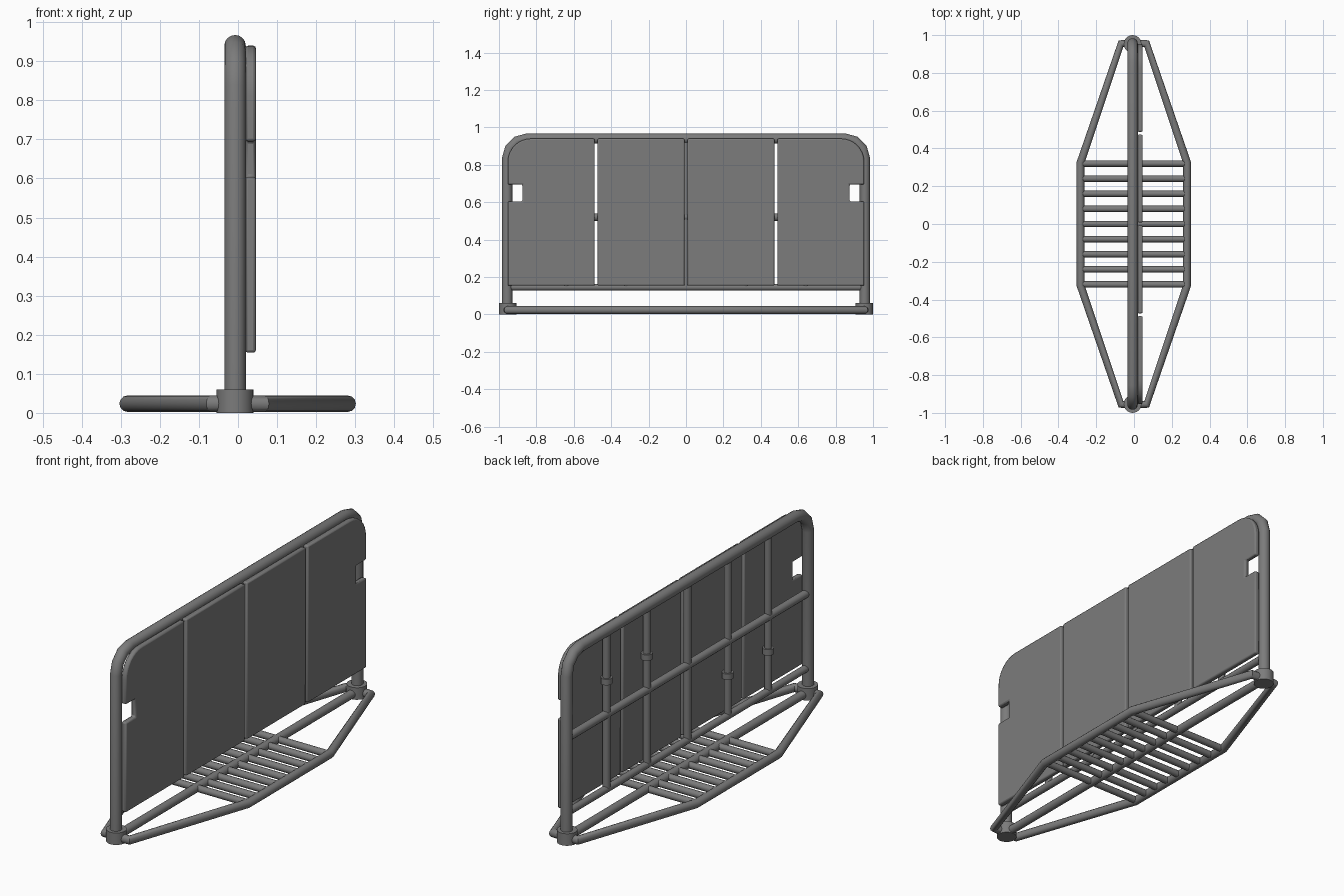
import bpy, bmesh, math

if "Cube" in bpy.data.objects:
    bpy.data.objects.remove(bpy.data.objects["Cube"])

steel = bpy.data.materials.new("dark_steel_grey")
steel.diffuse_color = (0.2, 0.2, 0.2, 1)
steel.use_nodes = True
steel.node_tree.nodes["Principled BSDF"].inputs["Base Color"].default_value = steel.diffuse_color
CX = -0.0075          # frame plane
PY = 0.956            # post position along y
R = 0.0275            # main tube radius


def finish(ob):
    ob.data.materials.clear()
    ob.data.materials.append(steel)
    bpy.ops.object.select_all(action='DESELECT')
    ob.select_set(True)
    bpy.context.view_layer.objects.active = ob
    bpy.ops.object.shade_smooth_by_angle(angle=math.radians(35))


def tube(name, pts, r, closed=False, res=4):
    cu = bpy.data.curves.new(name, 'CURVE')
    cu.dimensions = '3D'
    cu.bevel_depth = r
    cu.bevel_resolution = res
    cu.use_fill_caps = True
    sp = cu.splines.new('POLY')
    sp.points.add(len(pts) - 1)
    for p, co in zip(sp.points, pts):
        p.co = (*co, 1)
    sp.use_cyclic_u = closed
    tmp = bpy.data.objects.new(name + "_tmp", cu)
    bpy.context.collection.objects.link(tmp)
    dg = bpy.context.evaluated_depsgraph_get()
    me = bpy.data.meshes.new_from_object(tmp.evaluated_get(dg))
    bpy.data.objects.remove(tmp)
    ob = bpy.data.objects.new(name, me)
    bpy.context.collection.objects.link(ob)
    finish(ob)
    return ob


def cylinder(name, loc, r, h, verts=24):
    bpy.ops.mesh.primitive_cylinder_add(vertices=verts, radius=r, depth=h, location=loc)
    ob = bpy.context.object
    ob.name = name
    finish(ob)


def arc(cy, cz, r, a0, a1, n):
    return [(cy + r * math.cos(math.radians(a0 + (a1 - a0) * i / n)),
             cz + r * math.sin(math.radians(a0 + (a1 - a0) * i / n))) for i in range(n + 1)]


# main hoop: two posts and the top rail with faceted corners
TOP, CR = 0.94, 0.105
half = [(PY, 0.02)] + arc(PY - CR, TOP - CR, CR, 0, 90, 3)
path = half + [(-y, z) for y, z in reversed(half)]
tube("frame_hoop", [(CX, y, z) for y, z in path], R, res=6)

# horizontal rails
tube("lower_rail", [(CX, -PY, 0.145), (CX, PY, 0.145)], 0.018)
tube("middle_rail", [(CX, -PY, 0.52), (CX, PY, 0.52)], 0.02)
tube("ground_rail", [(CX, -PY, 0.0235), (CX, PY, 0.0235)], 0.021)

# vertical bars, with collars above the middle rail on one half, below on the other
for i in range(-2, 3):
    y = i * 0.32
    tube("vertical_bar", [(CX, y, 0.145), (CX, y, TOP)], 0.018)
    if i:
        cylinder("bar_collar", (CX, y, 0.69 if i > 0 else 0.35), 0.0265, 0.03)

# post sockets
for s in (-1, 1):
    cylinder("post_socket", (CX, s * (PY - 0.003), 0.03), 0.047, 0.06)

# foot frame on both sides, and the grate rungs
FX, FZ = 0.282, 0.0235
for s in (-1, 1):
    pts = [(0.02, 0.955), (0.068, 0.955), (FX, 0.325)]
    pts += [(x, -y) for x, y in reversed(pts)]
    tube("foot_bar", [(s * x - 0.001, y, FZ) for x, y in pts], 0.021)
for i in range(-4, 5):
    tube("foot_rung", [(-FX, i * 0.08, FZ), (FX, i * 0.08, FZ)], 0.017)


# cladding panels
def panel(name, outline):
    bm = bmesh.new()
    f = bm.faces.new([bm.verts.new((0.019, y, z)) for y, z in outline])
    ext = bmesh.ops.extrude_face_region(bm, geom=[f])
    vs = [v for v in ext['geom'] if isinstance(v, bmesh.types.BMVert)]
    bmesh.ops.translate(bm, verts=vs, vec=(0.027, 0, 0))
    bmesh.ops.recalc_face_normals(bm, faces=bm.faces)
    me = bpy.data.meshes.new(name)
    bm.to_mesh(me)
    bm.free()
    ob = bpy.data.objects.new(name, me)
    bpy.context.collection.objects.link(ob)
    finish(ob)
    b = ob.modifiers.new("soft_edge", 'BEVEL')
    b.width = 0.007
    b.segments = 2
    b.limit_method = 'ANGLE'
    b.angle_limit = math.radians(40)


Z0, Z1, PE = 0.154, 0.94, 0.953
inner = [(0.008, Z0), (0.473, Z0), (0.473, Z1), (0.008, Z1)]
outer = [(0.488, Z0), (PE, Z0), (PE, 0.604), (0.875, 0.604), (0.875, 0.695), (PE, 0.695)]
outer += arc(PE - 0.125, Z1 - 0.125, 0.125, 0, 90, 8) + [(0.488, Z1)]
for s in (-1, 1):
    panel("inner_panel", [(s * y, z) for y, z in inner])
    panel("notched_end_panel", [(s * y, z) for y, z in outer])
